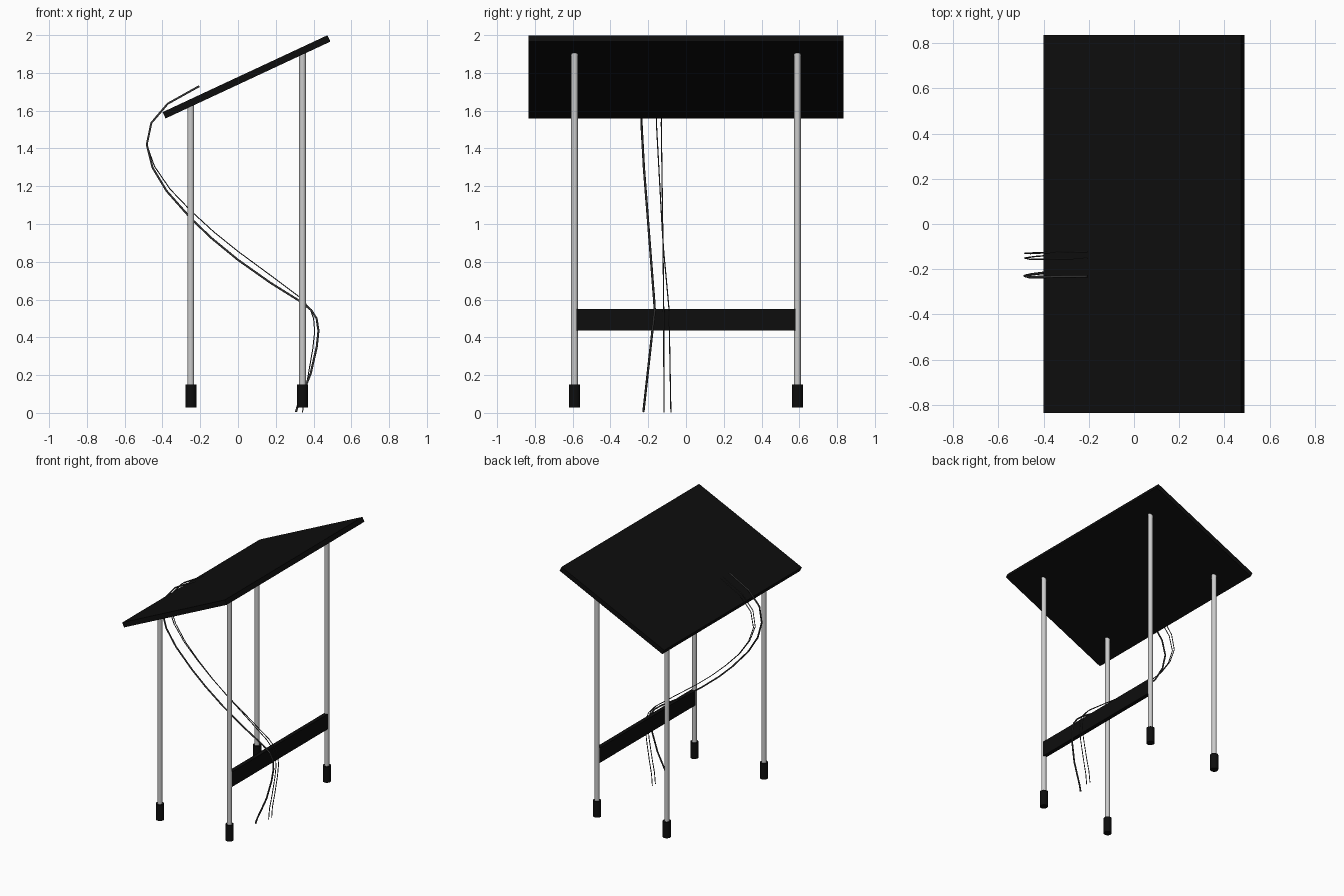
import bpy
from math import radians

if "Cube" in bpy.data.objects:
    bpy.data.objects.remove(bpy.data.objects["Cube"])


def material(name, value):
    m = bpy.data.materials.new(name)
    m.diffuse_color = (value, value, value, 1)
    m.use_nodes = True
    m.node_tree.nodes["Principled BSDF"].inputs["Base Color"].default_value = m.diffuse_color
    return m


BLACK = material("black", 0.004)
CABLE = material("cable_dark", 0.035)


def box(name, loc, size, mat, tilt=0):
    bpy.ops.mesh.primitive_cube_add(size=1, location=loc)
    o = bpy.context.object
    o.name = name
    o.scale = size
    o.rotation_euler = (0, tilt, 0)
    o.data.materials.append(mat)
    return o


def rod(name, x, y, z0, z1, r, mat=None):
    bpy.ops.mesh.primitive_cylinder_add(vertices=16, radius=r, depth=z1 - z0,
                                        location=(x, y, (z0 + z1) / 2))
    o = bpy.context.object
    o.name = name
    if mat:
        o.data.materials.append(mat)
    bpy.ops.object.shade_smooth_by_angle()
    return o


def cable(name, path, r):
    c = bpy.data.curves.new(name, 'CURVE')
    c.dimensions = '3D'
    c.bevel_depth = r
    c.bevel_resolution = 1
    c.use_fill_caps = True
    s = c.splines.new('POLY')
    s.points.add(len(path) - 1)
    for p, co in zip(s.points, path):
        p.co = (*co, 1)
    c.materials.append(CABLE)
    o = bpy.data.objects.new(name, c)
    bpy.context.collection.objects.link(o)
    bpy.ops.object.select_all(action='DESELECT')
    o.select_set(True)
    bpy.context.view_layer.objects.active = o
    bpy.ops.object.convert(target='MESH')


def sideways(path, keys):
    """Add y to an (x, z) path by interpolating (z, y) keys listed top down."""
    out = []
    for x, z in path:
        y = keys[0][1] if z > keys[0][0] else keys[-1][1]
        for (za, ya), (zb, yb) in zip(keys, keys[1:]):
            if zb <= z <= za:
                y = ya + (yb - ya) * (za - z) / (za - zb)
        out.append((x, y, z))
    return out


# Tilted panel
box("panel", (0.045, 0, 1.779), (0.963, 1.67, 0.037), BLACK, radians(-25))

# Four poles with rubber feet
for side, y in (("front", -0.59), ("back", 0.59)):
    for end, x, top in (("low", -0.25, 1.635), ("high", 0.342, 1.908)):
        rod(f"{side}_{end}_pole", x, y, 0.04, top, 0.018)
        rod(f"{side}_{end}_foot", x, y, 0.028, 0.15, 0.029, BLACK)

# Cross bar between the tall poles
box("cross_bar", (0.342, 0, 0.493), (0.03, 1.16, 0.116), BLACK)

# Cables draped over the panel edge and the cross bar
over_edge = [(-0.205, 1.73), (-0.372, 1.637), (-0.459, 1.535), (-0.483, 1.42)]
thick = over_edge + [(-0.453, 1.30), (-0.378, 1.175), (-0.25, 1.03),
                     (-0.14, 0.925), (0.0, 0.81), (0.17, 0.69), (0.33, 0.59),
                     (0.387, 0.545), (0.416, 0.50), (0.426, 0.435),
                     (0.417, 0.35), (0.385, 0.21), (0.345, 0.11), (0.32, 0.05), (0.307, 0.005)]
thin = over_edge + [(-0.442, 1.305), (-0.36, 1.185), (-0.25, 1.07),
                    (-0.13, 0.96), (0.0, 0.855), (0.17, 0.73), (0.33, 0.61),
                    (0.382, 0.55), (0.40, 0.50), (0.406, 0.43),
                    (0.396, 0.34), (0.37, 0.19), (0.35, 0.09), (0.342, 0.003)]

cable("thick_cable", sideways(thick, [(1.73, -0.231), (1.54, -0.236), (1.3, -0.223),
                                      (0.55, -0.165), (0.0, -0.226)]), 0.006)
cable("thin_cable_left", sideways(thin, [(1.73, -0.152), (1.54, -0.157), (0.9, -0.122),
                                         (0.55, -0.09), (0.0, -0.08)]), 0.003)
cable("thin_cable_right", sideways(thin, [(1.73, -0.122), (1.54, -0.131), (0.9, -0.122),
                                          (0.55, -0.118), (0.0, -0.117)]), 0.003)
